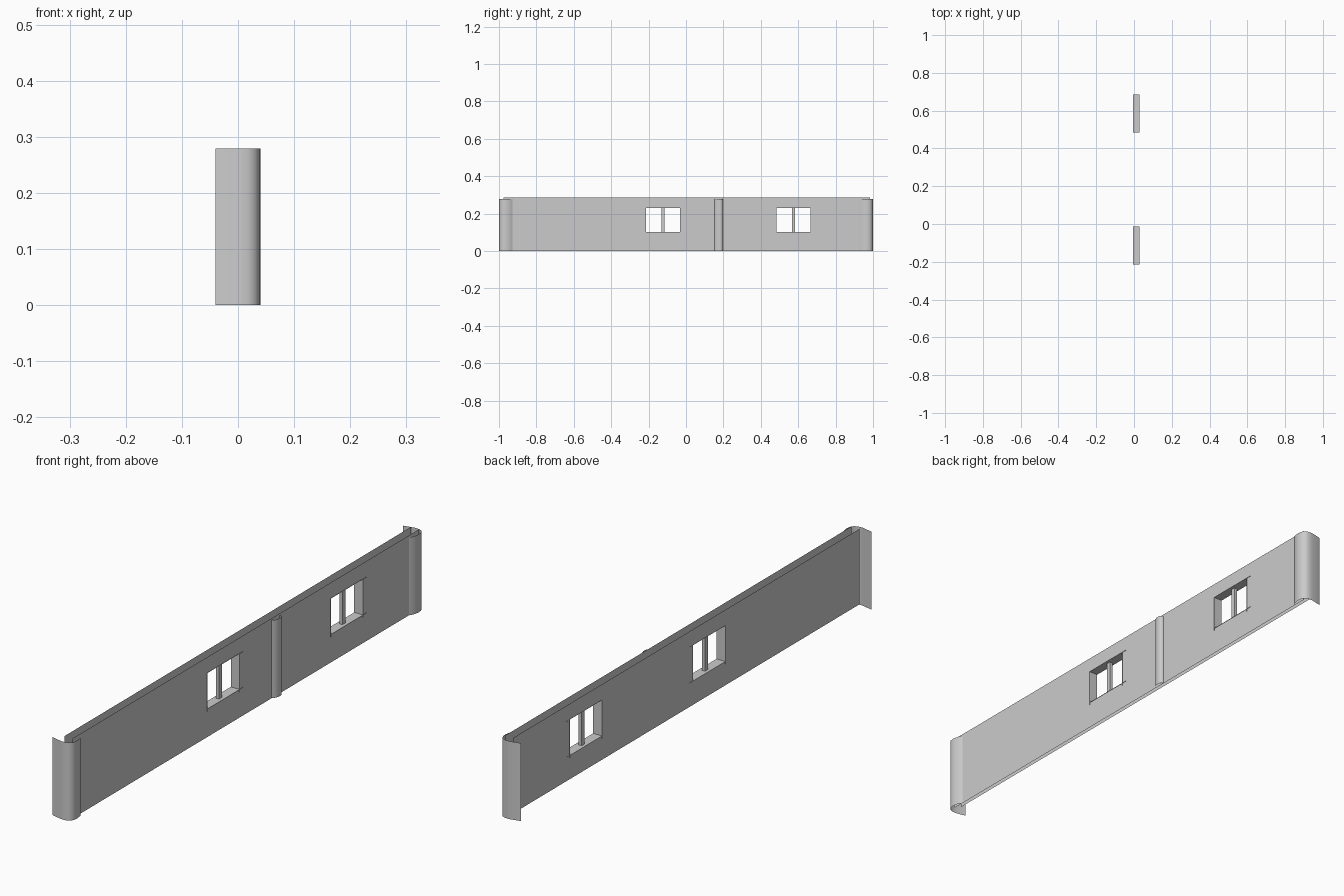
import bpy
import bmesh

if "Cube" in bpy.data.objects:
    bpy.data.objects.remove(bpy.data.objects["Cube"])

grey = bpy.data.materials.new("plain_grey")
grey.use_nodes = True
colour = (0.6, 0.6, 0.6, 1)
grey.diffuse_color = colour
grey.node_tree.nodes["Principled BSDF"].inputs["Base Color"].default_value = colour

FRONT, BACK = 0.027, -0.005      # the two wall faces
TOP, POST_TOP = 0.286, 0.279
SILL, HEAD = 0.102, 0.23         # window opening heights
WIDTH = 0.182
WINDOWS = {"near": -0.214, "far": 0.484}


def make(name, quads, smooth=False):
    """Mesh object from a list of four-corner faces."""
    bm = bmesh.new()
    for quad in quads:
        bm.faces.new([bm.verts.new(p) for p in quad])
    bmesh.ops.remove_doubles(bm, verts=bm.verts, dist=0.0001)
    mesh = bpy.data.meshes.new(name)
    bm.to_mesh(mesh)
    bm.free()
    mesh.materials.append(grey)
    obj = bpy.data.objects.new(name, mesh)
    bpy.context.collection.objects.link(obj)
    if smooth:
        for poly in mesh.polygons:
            poly.use_smooth = True
    return obj


def upright(path, low, high):
    """Open vertical surface that follows a plan path."""
    return [((*a, low), (*b, low), (*b, high), (*a, high))
            for a, b in zip(path, path[1:])]


def wall_sheet(name, x, low, outward):
    """Single-sided wall face with the window openings left out."""
    ys = [-0.975, 0.985]
    for y in WINDOWS.values():
        ys += [y, y + WIDTH]
    ys.sort()
    zs = [low, SILL, HEAD, TOP]
    quads = []
    for i in range(len(ys) - 1):
        for j in range(3):
            if j == 1 and i % 2 == 1:
                continue
            a, b, c, d = ys[i], ys[i + 1], zs[j], zs[j + 1]
            quad = [(x, a, c), (x, b, c), (x, b, d), (x, a, d)]
            quads.append(quad if outward > 0 else quad[::-1])
    make(name, quads)


wall_sheet("front_wall_face", FRONT, 0, 1)
wall_sheet("back_wall_face", BACK, 0.016, -1)

# Rounded posts wrapping both ends of the wall
half_post = [(FRONT, 0.928), (0.036, 0.943), (0.04, 0.965), (0.038, 0.982),
             (0.03, 0.994), (0.018, 0.999), (0.0, 1.0), (-0.04, 0.991)]
for label, side in (("front", -1), ("back", 1)):
    path = [(x, y * side) for x, y in half_post]
    if side < 0:
        path.reverse()
    make(label + "_end_post", upright(path, 0, POST_TOP), True)

# Rounded joint strip between the two wall lengths
strip = [(FRONT, 0.152), (0.034, 0.16), (0.039, 0.172), (0.04, 0.185),
         (0.036, 0.195), (FRONT, 0.197)]
make("joint_strip", upright(strip, 0, POST_TOP), True)

# Window linings and mullions
for label, y in WINDOWS.items():
    end = y + WIDTH
    x0, x1 = BACK - 0.001, FRONT + 0.002
    lining = [
        [(x0, y, z), (x1, y, z), (x1, end + 0.02, z), (x0, end + 0.02, z)]
        for z in (SILL, HEAD)]
    lining[1].reverse()
    lining += upright([(x1, y), (x0, y)], SILL - 0.01, HEAD)
    lining += upright([(x0, end), (x1, end)], SILL - 0.01, HEAD)
    make(label + "_window_lining", lining)

    mid = y + WIDTH / 2
    m0, m1, h = 0.005, 0.017, 0.008
    ring = [(m0, mid - h), (m1, mid - h), (m1, mid + h), (m0, mid + h), (m0, mid - h)]
    make(label + "_window_mullion", upright(ring, SILL, HEAD))
